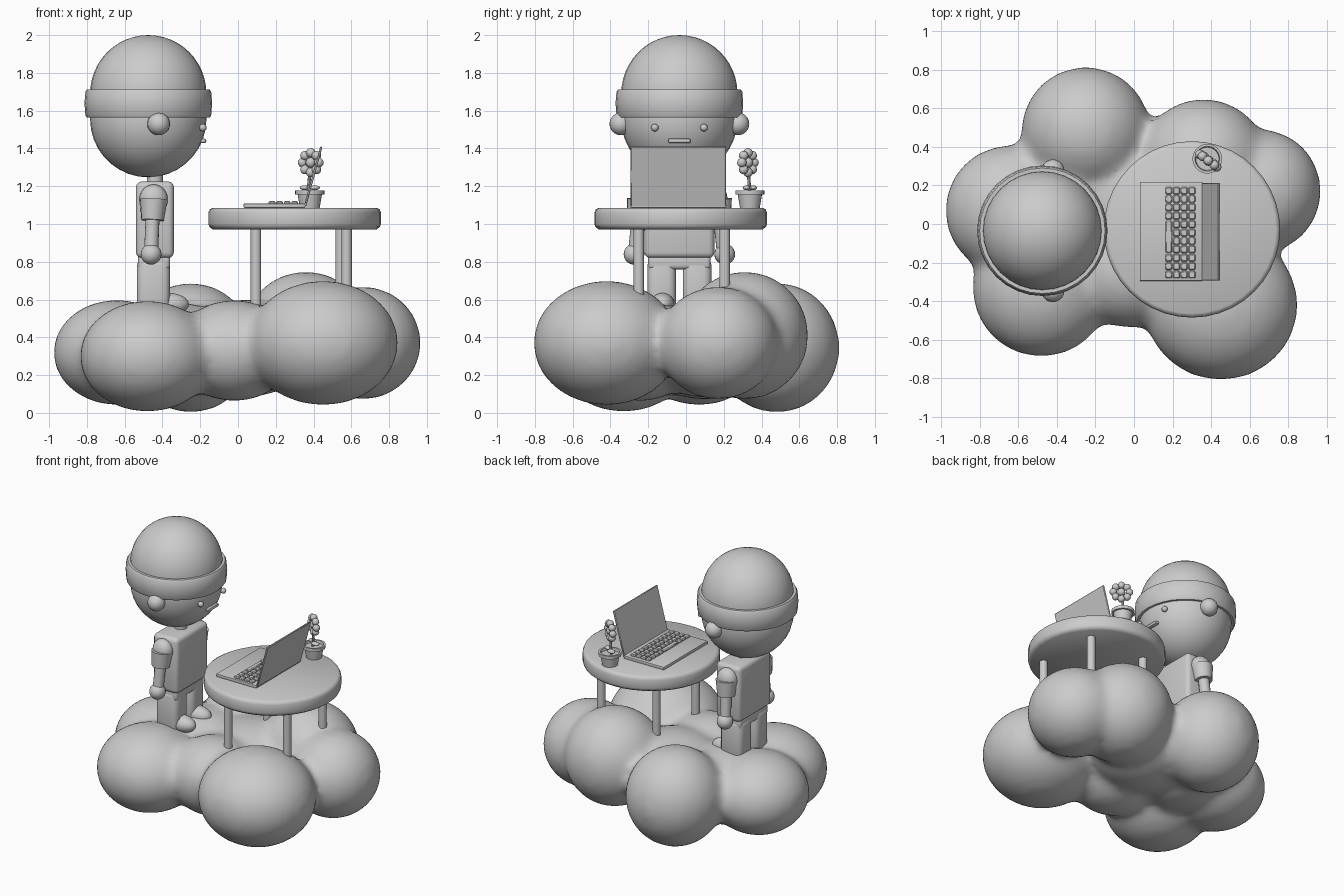
import bpy, bmesh, math
from mathutils import Vector, Matrix

if "Cube" in bpy.data.objects:
    bpy.data.objects.remove(bpy.data.objects["Cube"])


def finish(name, bm, smooth=40):
    bmesh.ops.recalc_face_normals(bm, faces=bm.faces)
    me = bpy.data.meshes.new(name)
    bm.to_mesh(me)
    bm.free()
    ob = bpy.data.objects.new(name, me)
    bpy.context.collection.objects.link(ob)
    bpy.ops.object.select_all(action='DESELECT')
    ob.select_set(True)
    bpy.context.view_layer.objects.active = ob
    bpy.ops.object.shade_smooth_by_angle(angle=math.radians(smooth))
    return ob


def lathe(name, loc, profile, n=32):
    """Spin (radius, z) points around the vertical axis."""
    bm = bmesh.new()
    vs = [bm.verts.new((r, 0, z)) for r, z in profile]
    es = [bm.edges.new(p) for p in zip(vs, vs[1:])]
    bmesh.ops.spin(bm, geom=vs + es, axis=(0, 0, 1), cent=(0, 0, 0),
                   steps=n, angle=2 * math.pi)
    bmesh.ops.remove_doubles(bm, verts=bm.verts, dist=1e-5)
    bmesh.ops.translate(bm, verts=bm.verts, vec=loc)
    return finish(name, bm)


def add_ball(bm, loc, scale, seg=20):
    m = Matrix.Translation(loc) @ Matrix.Diagonal((*scale, 1))
    bmesh.ops.create_uvsphere(bm, u_segments=seg, v_segments=seg // 2 + 2, radius=1, matrix=m)


def ball(name, loc, scale, seg=20):
    bm = bmesh.new()
    add_ball(bm, loc, scale, seg)
    return finish(name, bm, 60)


def box(name, lo, hi, bevel=0.0, seg=3):
    bm = bmesh.new()
    lo, hi = Vector(lo), Vector(hi)
    bmesh.ops.create_cube(bm, size=1, matrix=Matrix.Translation((lo + hi) / 2)
                          @ Matrix.Diagonal((*(hi - lo), 1)))
    if bevel:
        bmesh.ops.bevel(bm, geom=bm.edges[:], offset=bevel, segments=seg,
                        profile=0.5, affect='EDGES')
    return finish(name, bm)


def tube(name, a, b, r1, r2, n=16):
    bm = bmesh.new()
    a, b = Vector(a), Vector(b)
    m = Matrix.Translation((a + b) / 2) @ (b - a).to_track_quat('Z', 'Y').to_matrix().to_4x4()
    bmesh.ops.create_cone(bm, cap_ends=True, segments=n, radius1=r1, radius2=r2,
                          depth=(b - a).length, matrix=m)
    return finish(name, bm)


# Cloud: overlapping puffs fused and smoothed
bm = bmesh.new()
puffs = [((-.25, .48, .345), (.335, .335, .345)), ((.36, .31, .41), (.34, .34, .34)),
         ((.66, .17, .37), (.31, .32, .30)), ((.45, -.42, .37), (.40, .39, .33)),
         ((-.48, -.33, .30), (.36, .36, .295)), ((-.64, .07, .32), (.34, .34, .28)),
         ((-.02, -.24, .33), (.32, .30, .27)), ((.02, .12, .34), (.38, .38, .26)),
         ((-.35, .1, .33), (.35, .35, .26))]
for c, s in puffs:
    add_ball(bm, c, s, 32)
cloud = finish("cloud", bm, 180)
rm = cloud.modifiers.new("fuse", 'REMESH')
rm.mode = 'VOXEL'
rm.voxel_size = 0.03
rm.use_smooth_shade = True
sm = cloud.modifiers.new("soften", 'SMOOTH')
sm.factor = 0.5
sm.iterations = 12

# Head, knitted hat with folded brim
HX, HY = -.475, -.035
ball("head", (HX, HY, 1.555), (.308, .308, .308), 32)
dome = [(.308, 1.66)] + [(.308 * math.cos(t), 1.69 + .31 * math.sin(t))
                         for t in [i * math.pi / 24 for i in range(12)]] + [(0, 2.0)]
lathe("hat_dome", (HX, HY, 0), dome)
lathe("hat_brim", (HX, HY, 0), [(.30, 1.565), (.325, 1.563), (.333, 1.575), (.338, 1.64),
                               (.333, 1.70), (.325, 1.712), (.30, 1.712), (.30, 1.565)])

# Face
for s, side in ((-1, "right"), (1, "left")):
    ball(side + "_ear", (HX + .055, HY + s * .31, 1.53), (.06, .06, .06))
    ball(side + "_eye", (-.186, HY + s * .13, 1.51), (.02, .02, .02), 12)
box("mouth", (-.20, HY - .06, 1.428), (-.168, HY + .06, 1.452), .01, 2)

# Body and limbs
tube("neck", (-.44, HY, 1.18), (-.44, HY, 1.28), .042, .042)
box("torso", (-.54, HY - .185, .82), (-.34, HY + .185, 1.225), .03)
box("hips", (-.53, HY - .165, .76), (-.36, HY + .165, .84), .02)
for s, side in ((-1, "right"), (1, "left")):
    y = HY + s * .205
    ball(side + "_shoulder", (-.447, y - s * .01, 1.13), (.075, .06, .08))
    tube(side + "_sleeve", (-.447, y, 1.13), (-.452, y + s * .01, 1.02), .073, .06)
    tube(side + "_arm", (-.452, y + s * .01, 1.04), (-.46, y + s * .03, .85), .037, .037)
    ball(side + "_hand", (-.46, y + s * .035, .84), (.055, .055, .055))
    ya, yb = sorted((HY + s * .018, HY + s * .17))
    box(side + "_leg", (-.535, ya, .50), (-.36, yb, .82), .04)
    ball(side + "_foot", (-.37, HY + s * .09, .575), (.11, .065, .06))

# Round table
TX, TY = .30, -.028
lathe("table_top", (TX, TY, 0), [(0, .972), (.435, .972), (.452, .985), (.457, 1.0), (.457, 1.06),
                                (.45, 1.077), (.435, 1.085), (0, 1.085)], 40)
for i, (x, y) in enumerate(((.095, -.25), (.095, .205), (.575, -.25), (.543, .205))):
    tube("table_leg_%d" % (i + 1), (x, y, .45), (x, y, .98), .028, .028)

# Laptop base, keys and tilted lid
box("laptop_base", (.03, -.295, 1.086), (.355, .215, 1.108), .004, 2)
bm = bmesh.new()


def key(x, y, w, d):
    r = bmesh.ops.create_cube(bm, size=1, matrix=Matrix.Translation((x, y, 1.112))
                              @ Matrix.Diagonal((w, d, .018, 1)))
    bmesh.ops.bevel(bm, geom=list({e for v in r['verts'] for e in v.link_edges}),
                    offset=.005, segments=1, affect='EDGES')


for col in range(4):
    for row in range(11):
        if col or row not in (4, 5, 6, 7):
            key(.18 + col * .04, .173 - row * .0435, .035, .038)
key(.18, -.066, .035, .165)
finish("laptop_keys", bm)

bm = bmesh.new()
tilt = math.atan2(.085, .31)
bmesh.ops.create_cube(bm, size=1, matrix=Matrix.Translation((.355, -.04, 1.095))
                      @ Matrix.Rotation(tilt, 4, 'Y') @ Matrix.Translation((0, 0, .163))
                      @ Matrix.Diagonal((.012, .505, .326, 1)))
bmesh.ops.bevel(bm, geom=bm.edges[:], offset=.003, segments=1, affect='EDGES')
finish("laptop_lid", bm)

# Flower pot with soil
PX, PY = .38, .338
lathe("flower_pot", (PX, PY, 0), [(0, 1.083), (.052, 1.083), (.064, 1.155), (.077, 1.155),
                                 (.077, 1.178), (.064, 1.178), (.06, 1.16), (0, 1.16)], 24)

# Stem, leaves and flower turned sideways
fc = Vector((.385, .328, 1.325))
side, nrm = Vector((.8, -.6, 0)), Vector((.6, .8, 0))
tube("stem", (PX - .01, PY, 1.15), fc, .009, .009, 8)
for k, s in enumerate((-1, 1)):
    ball("leaf_%d" % (k + 1), Vector((PX, PY, 1.192)) + side * s * .03, (.03, .02, .013), 12)
ball("flower_centre", fc, (.027, .027, .027), 12)
for i in range(8):
    t = i * math.pi / 4
    p = fc + side * .054 * math.cos(t) + Vector((0, 0, .052 * math.sin(t)))
    ball("petal_%d" % (i + 1), p, (.025, .025, .025), 12)
